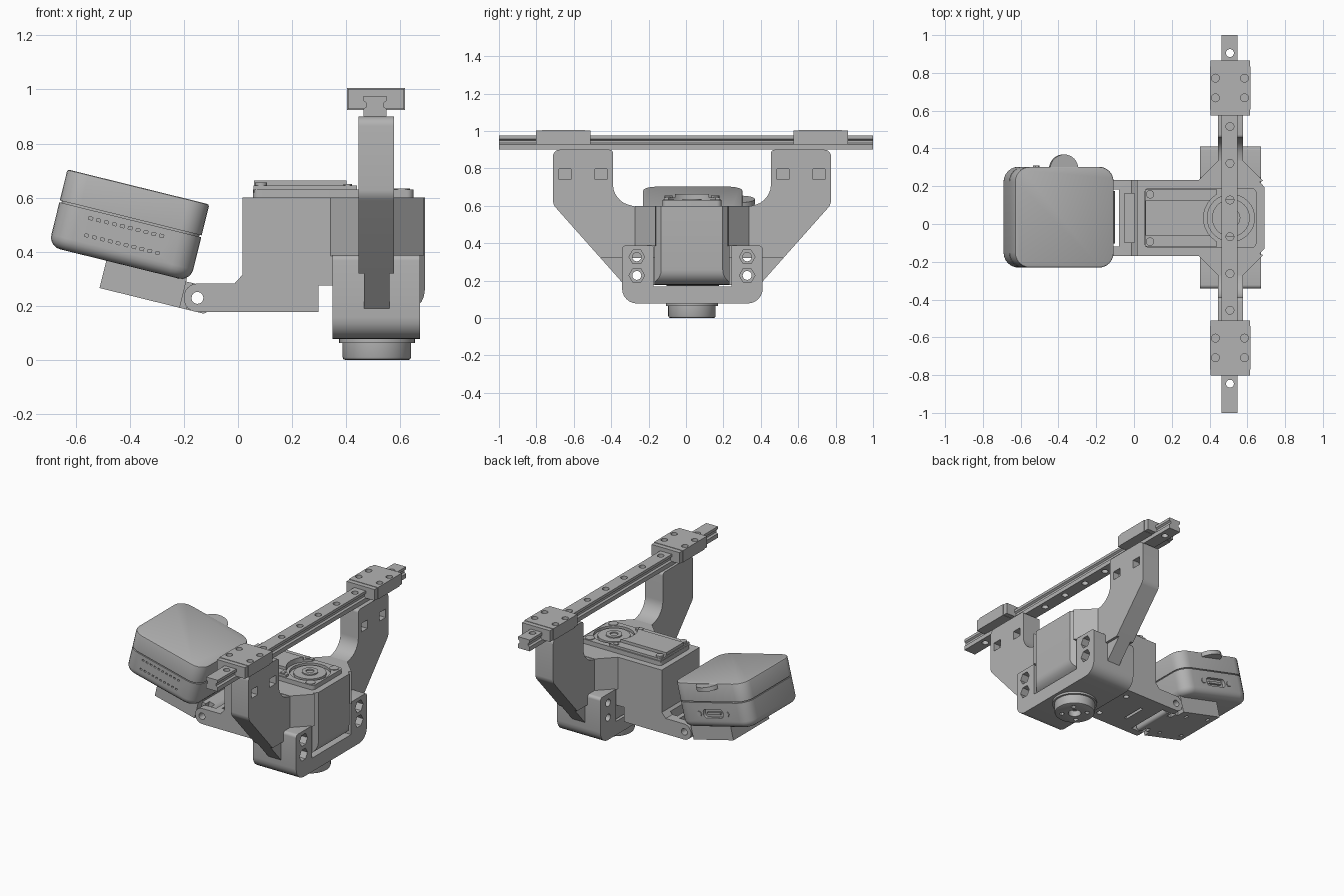
import bpy, bmesh, math
from mathutils import Matrix, Vector

cube = bpy.data.objects.get("Cube")
if cube:
    bpy.data.objects.remove(cube)

grey = bpy.data.materials.new("plain_grey")
grey.use_nodes = True
grey.diffuse_color = (0.45, 0.45, 0.45, 1)
grey.node_tree.nodes["Principled BSDF"].inputs["Base Color"].default_value = (0.45, 0.45, 0.45, 1)
C = 0.032      # y of the symmetry plane
HX = 0.513     # x of the output shaft and rail
parts = []


def rounded(pts, radii, n=6):
    """Round chosen corners of a polygon; radii maps corner index to radius."""
    out = []
    for i, p in enumerate(pts):
        r = radii.get(i, 0)
        if not r:
            out.append(p)
            continue
        p0, p1, p2 = (Vector(pts[(i + k) % len(pts)]) for k in (-1, 0, 1))
        a, b = (p0 - p1).normalized() * r, (p2 - p1).normalized() * r
        for k in range(n + 1):
            t = k / n * math.pi / 2
            out.append(tuple(p1 + a * (1 - math.sin(t)) + b * (1 - math.cos(t))))
    return out


def rect(x0, x1, y0, y1):
    return [(x0, y0), (x1, y0), (x1, y1), (x0, y1)]


def prism(name, pts, axis, a, b, bevel=None):
    """Extrude a polygon along an axis; bevel = (level, width, segments)."""
    place = {"x": lambda p, h: (h, p[0], p[1]),
             "y": lambda p, h: (p[0], h, p[1]),
             "z": lambda p, h: (p[0], p[1], h)}[axis]
    bm = bmesh.new()
    lo, hi = ([bm.verts.new(place(p, h)) for p in pts] for h in (a, b))
    bm.faces.new(lo)
    bm.faces.new(hi)
    for i in range(len(pts)):
        j = (i + 1) % len(pts)
        bm.faces.new((lo[i], lo[j], hi[j], hi[i]))
    bmesh.ops.recalc_face_normals(bm, faces=bm.faces)
    if bevel:
        k = "xyz".index(axis)
        rim = [e for e in bm.edges if all(abs(v.co[k] - bevel[0]) < 1e-5 for v in e.verts)]
        bmesh.ops.bevel(bm, geom=rim, offset=bevel[1], segments=bevel[2],
                        profile=0.5, affect="EDGES")
    me = bpy.data.meshes.new(name)
    bm.to_mesh(me)
    bm.free()
    me.materials.append(grey)
    ob = bpy.data.objects.new(name, me)
    bpy.context.collection.objects.link(ob)
    parts.append(ob)
    return ob


def box(name, x, y, z):
    return prism(name, rect(*x, *y), "z", *z)


def disc(name, u, v, r, axis, a, b, n=24, bevel=None):
    ring = [(u + r * math.cos(2 * math.pi * i / n), v + r * math.sin(2 * math.pi * i / n))
            for i in range(n)]
    return prism(name, ring, axis, a, b, bevel)


def cut(ob, cutters):
    """Subtract the cutters from a part and remove them."""
    for c in cutters:
        m = ob.modifiers.new("cut", "BOOLEAN")
        m.operation, m.solver, m.object = "DIFFERENCE", "EXACT", c
    bpy.context.view_layer.update()
    deps = bpy.context.evaluated_depsgraph_get()
    me = bpy.data.meshes.new_from_object(ob.evaluated_get(deps))
    ob.modifiers.clear()
    ob.data = me
    for c in cutters:
        parts.remove(c)
        bpy.data.objects.remove(c)


# Linear rail with grooved sides and screw holes
half = [(0.043, 0.9), (0.043, 0.928), (0.032, 0.936), (0.032, 0.95), (0.043, 0.958), (0.043, 0.976)]
rail = prism("rail", [(HX - 0.007 + x, z) for x, z in half]
             + [(HX - 0.007 - x, z) for x, z in reversed(half)], "y", -1, 1)
cut(rail, [disc("hole", HX - 0.005, 0.905 - 0.1945 * k, 0.021, "z", 0.85, 1.05, 16) for k in range(10)])

# Rail carriages with end caps
for side, y in (("back", 0.72), ("front", -0.656)):
    block = box(side + "_carriage", (0.402, 0.617), (y - 0.115, y + 0.115), (0.925, 1.005))
    cut(block, [disc("hole", x, y + d, 0.021, "z", 0.97, 1.05, 16)
                for x in (0.431, 0.585) for d in (-0.052, 0.052)])
    for s in (-1, 1):
        ends = sorted((y + s * 0.115, y + s * 0.146))
        box(side + "_carriage_cap", (0.406, 0.613), ends, (0.927, 1.002))

# Rail support arms: wide upper part and narrow foot
for side, s in (("back", 1), ("front", -1)):
    upper = rounded([(0.743, 0.9), (0.422, 0.9), (0.422, 0.63), (0.308, 0.597), (0.2, 0.597),
                     (0.2, 0.32), (0.488, 0.32), (0.743, 0.607)],
                    {0: 0.035, 1: 0.02, 2: 0.08, 7: 0.02})
    arm = prism(side + "_arm", [(C + s * v, z) for v, z in upper], "x", 0.445, 0.577)
    cut(arm, [box("pocket", (0.53, 0.6), (C + s * v - 0.032, C + s * v + 0.032), (0.74, 0.797))
              for v in (0.679, 0.487)])
    foot = [(0.2, 0.33), (0.497, 0.33), (0.362, 0.178), (0.2, 0.178)]
    foot = prism(side + "_arm_foot", [(C + s * v, z) for v, z in foot], "x", 0.465, 0.56)
    cut(foot, [disc("hole", C + s * 0.295, z, 0.024, "x", 0.3, 0.8, 16) for z in (0.228, 0.327)])

# U-shaped lower frame with bolt holes and hexagonal nut pockets
u = [(-0.376, 0.078), (0.376, 0.078), (0.376, 0.388), (0.208, 0.388), (0.208, 0.17),
     (-0.208, 0.17), (-0.208, 0.388), (-0.376, 0.388)]
u = rounded(u, {0: 0.08, 1: 0.08, 2: 0.02, 3: 0.01, 6: 0.01, 7: 0.02})
frame = prism("lower_frame", [(C + 0.002 + v, z) for v, z in u], "x", 0.35, 0.672)
holes = []
for s in (-1, 1):
    for z in (0.228, 0.327):
        holes.append(disc("hole", C + s * 0.295, z, 0.024, "x", 0.3, 0.8, 16))
        holes.append(disc("nut", C + s * 0.295, z, 0.042, "x", 0.61, 0.8, 6))
cut(frame, holes)

# Actuator housing with hinge extension
side_shape = rounded([(0.017, 0.6), (0.69, 0.6), (0.69, 0.178), (0.36, 0.178), (0.36, 0.275),
                      (0.298, 0.275), (0.298, 0.178), (-0.2, 0.178), (-0.2, 0.283),
                      (-0.013, 0.283), (0.017, 0.316)], {2: 0.08, 7: 0.05, 8: 0.05})
housing = prism("housing", side_shape, "y", C - 0.201, C + 0.201)
cutters = [box("hinge_gap", (-0.3, -0.08), (C - 0.15, C + 0.15), (0.1, 0.4)),
           box("recess", (-0.05, 0.005), (C - 0.13, C + 0.13), (0.235, 0.3)),
           disc("pin_hole", -0.15, 0.23, 0.022, "y", -0.4, 0.5),
           box("slot", (0.02, 0.04), (C - 0.08, C + 0.08), (0.1, 0.2))]
for s in (-1, 1):
    e = C + s * 0.201
    cutters.append(prism("corner", [(0.653, e + s * 0.002), (0.7, e + s * 0.002),
                                    (0.7, e - s * 0.047)], "z", 0.1, 0.7))
    cutters.append(disc("screw_hole", 0.2, C + s * 0.13, 0.018, "z", 0.1, 0.2, 16))
cut(housing, cutters)

# Flared shoulders that join the housing to the arms
for side, s in (("back", 1), ("front", -1)):
    flare = [(0.342, 0.19), (0.342, 0.201), (0.445, 0.304), (0.577, 0.304), (0.685, 0.196), (0.66, 0.19)]
    prism(side + "_shoulder", [(x, C + s * v) for x, v in flare], "z", 0.385, 0.6)

# Actuator top cover, raised plate, disc and screws
plate = prism("top_cover", rounded(rect(0.055, 0.648, C - 0.158, C + 0.158),
                                   {i: 0.025 for i in range(4)}), "z", 0.598, 0.63)
cut(plate, [disc("disc_recess", HX, C, 0.125, "z", 0.612, 0.7, 32)])
disc("top_disc", HX, C, 0.1, "z", 0.6, 0.628, 32)
hub = disc("top_hub", HX, C, 0.05, "z", 0.61, 0.636)
cut(hub, [disc("hole", HX, C, 0.025, "z", 0.62, 0.7, 16)])
raised = prism("raised_cover", rect(0.057, 0.44, C - 0.15, C + 0.15), "z", 0.62, 0.645)
cut(raised, [disc("bay", HX, C, 0.145, "z", 0.6, 0.7, 32)])
cap = prism("cover_plate", rect(0.06, 0.4, C - 0.092, C + 0.092), "z", 0.64, 0.664)
cut(cap, [disc("bay", HX, C, 0.145, "z", 0.6, 0.7, 32)])
for s in (-1, 1):
    disc("cover_screw", 0.085, C + s * 0.125, 0.022, "z", 0.64, 0.656, 16)
    disc("cover_screw", 0.405, C + s * 0.13, 0.016, "z", 0.63, 0.65, 16)
    disc("cover_screw", 0.605, C + s * 0.125, 0.03, "z", 0.62, 0.634, 16)

# Output flange below the frame
disc("output_collar", HX, C, 0.14, "z", 0.064, 0.08, 40)
flange = disc("output_flange", HX, C, 0.127, "z", 0, 0.07, 40, (0, 0.012, 2))
cut(flange, [disc("centre_hole", HX, C, 0.04, "z", -0.1, 0.04)]
    + [disc("hole", HX + 0.08 * math.cos(a), C + 0.08 * math.sin(a), 0.015, "z", -0.1, 0.03, 12)
       for a in (math.pi / 4 + k * math.pi / 2 for k in range(4))])

# Camera unit, built level with its top centre at the origin, then tilted
first = len(parts)
corners = {i: 0.08 for i in range(4)}


def shell(name, half_x, half_y, z0, z1, bevel=None):
    return prism(name, rounded(rect(-half_x, half_x, -half_y, half_y), corners), "z", z0, z1, bevel)


shell("camera_lid", 0.27, 0.267, -0.118, 0, (0, 0.008, 2))
shell("camera_core", 0.262, 0.259, -0.14, -0.1)
base = shell("camera_base", 0.27, 0.267, -0.293, -0.125, (-0.293, 0.045, 5))
vents = [box("vent", (-0.15 + 0.03 * k, -0.136 + 0.03 * k), (-0.3, -0.255), (z, z + 0.01))
         for k in range(10) for z in (-0.225, -0.16)]
port = rounded(rect(-0.075, 0.075, -0.225, -0.17), {i: 0.02 for i in range(4)})
cut(base, vents + [prism("port", port, "y", 0.245, 0.3)])
prism("port_tongue", rect(-0.05, 0.05, -0.205, -0.19), "y", 0.23, 0.262)
for s in (-1, 1):
    disc("port_screw", s * 0.105, -0.198, 0.018, "y", 0.262, 0.273, 6)
disc("camera_tab", 0, 0.255, 0.077, "z", -0.032, -0.004, 32)

# Tilting bracket under the camera, with hinge tongue
bracket = prism("camera_bracket", rect(-0.05, 0.255, -0.19, 0.19), "z", -0.397, -0.285)
cut(bracket, [disc("hole", x, y, 0.014, "z", -0.45, -0.36, 12)
              for x in (0, 0.18) for y in (-0.13, 0.13)])
tongue = rounded(rect(0.2, 0.36, -0.397, -0.297), {2: 0.05, 1: 0.02})
tongue = prism("hinge_tongue", tongue, "y", -0.14, 0.14)
cut(tongue, [disc("pin_hole", 0.31, -0.346, 0.022, "y", -0.3, 0.3)]
    + [box("slot", (0.28, 0.32), (y - 0.035, y + 0.035), (-0.5, -0.2)) for y in (-0.135, 0.135)])
tilt = Matrix.Translation((-0.368, 0.036, 0.64)) @ Matrix.Rotation(math.radians(13.85), 4, "Y")
for ob in parts[first:]:
    ob.data.transform(tilt)

# Smooth the rounded surfaces and keep edges sharp
bpy.ops.object.select_all(action="DESELECT")
for ob in parts:
    ob.select_set(True)
bpy.context.view_layer.objects.active = parts[0]
bpy.ops.object.shade_smooth_by_angle(angle=math.radians(30))
